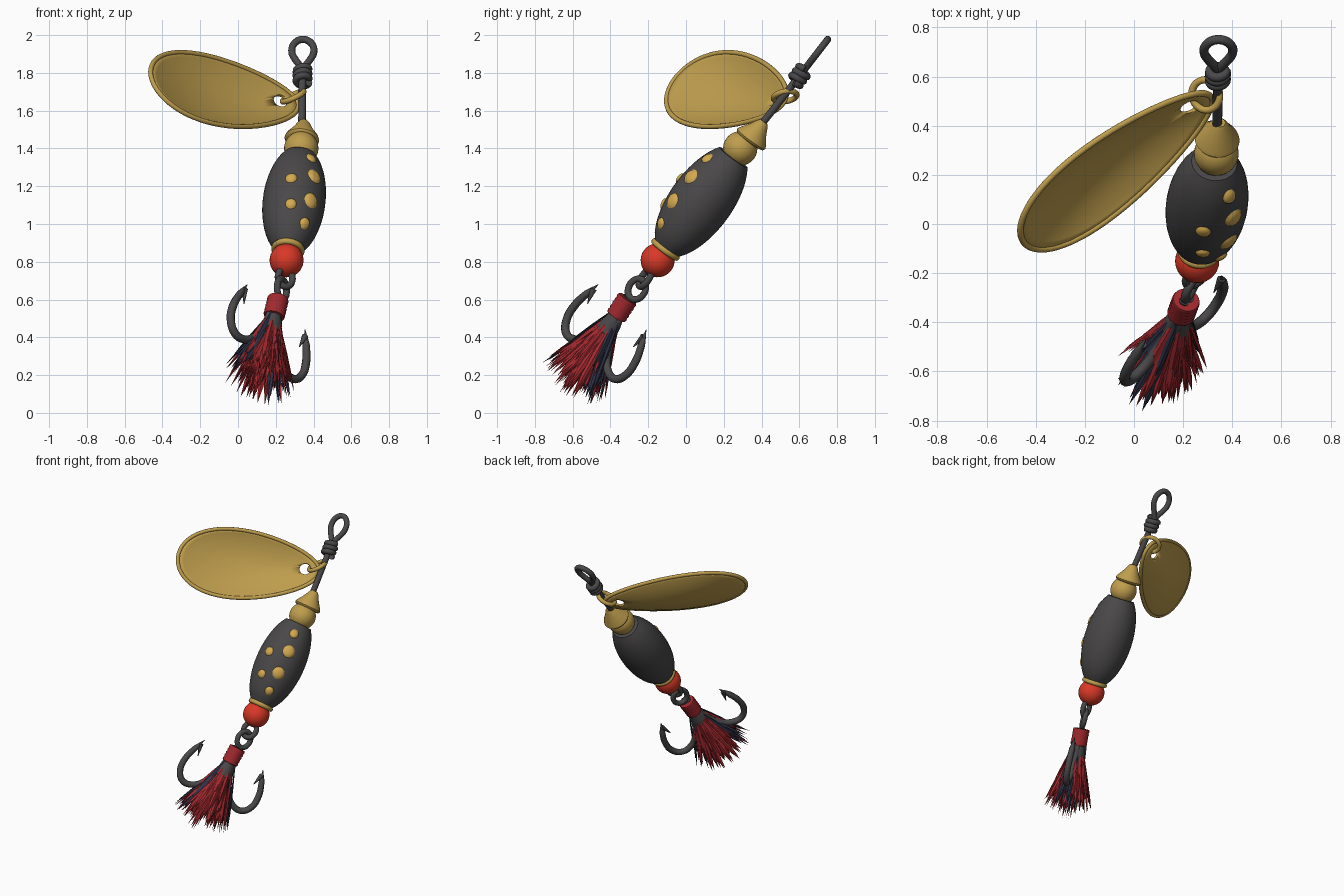
import bpy, bmesh, math, random
from mathutils import Vector as V

if "Cube" in bpy.data.objects:
    bpy.data.objects.remove(bpy.data.objects["Cube"])

random.seed(4)
TAU = 2 * math.pi


def mat(name, rgb):
    m = bpy.data.materials.new(name)
    m.diffuse_color = (*rgb, 1)
    m.use_nodes = True
    m.node_tree.nodes["Principled BSDF"].inputs["Base Color"].default_value = m.diffuse_color
    return m


GOLD = mat("gold", (0.52, 0.34, 0.075))
SPOT = mat("bright gold", (0.66, 0.40, 0.08))
DARK = mat("dark metal", (0.068, 0.064, 0.064))
RED = mat("bright red", (0.70, 0.04, 0.02))
CRIMSON = mat("crimson", (0.36, 0.022, 0.028))
NAVY = mat("navy", (0.026, 0.030, 0.058))


def frame(axis, hint=V((1, 0, 0))):
    """Unit axis plus two perpendicular unit vectors, the first close to hint."""
    w = V(axis).normalized()
    a = (V(hint) - w * V(hint).dot(w)).normalized()
    return w, a, w.cross(a)


def finish(name, bm, m, smooth=True, angle=50):
    bmesh.ops.recalc_face_normals(bm, faces=bm.faces)
    me = bpy.data.meshes.new(name)
    bm.to_mesh(me)
    bm.free()
    ob = bpy.data.objects.new(name, me)
    bpy.context.collection.objects.link(ob)
    me.materials.append(m)
    if smooth:
        bpy.ops.object.select_all(action='DESELECT')
        bpy.context.view_layer.objects.active = ob
        ob.select_set(True)
        bpy.ops.object.shade_smooth_by_angle(angle=math.radians(angle))
    return ob


def lathe(name, origin, axis, profile, m, n=32, angle=50):
    """Spin (distance along axis, radius) pairs around the axis."""
    w, a, b = frame(axis)
    bm = bmesh.new()
    rings = [[bm.verts.new(V(origin) + w * t + (a * math.cos(TAU * i / n) + b * math.sin(TAU * i / n)) * r)
              for i in range(n)] for t, r in profile]
    for p, q in zip(rings, rings[1:]):
        for i in range(n):
            j = (i + 1) % n
            bm.faces.new((p[i], p[j], q[j], q[i]))
    bm.faces.new(rings[0])
    bm.faces.new(rings[-1])
    return finish(name, bm, m, angle=angle)


def ball(name, origin, axis, r, m):
    prof = [(-r * math.cos(math.pi * k / 16), max(r * math.sin(math.pi * k / 16), 0.002)) for k in range(17)]
    return lathe(name, origin, axis, prof, m)


def tube(name, pts, r, m, closed=False, radii=None):
    """Round wire through the points."""
    cu = bpy.data.curves.new(name, 'CURVE')
    cu.dimensions = '3D'
    cu.bevel_depth, cu.bevel_resolution, cu.resolution_u = r, 3, 5
    cu.use_fill_caps = True
    sp = cu.splines.new('BEZIER')
    sp.bezier_points.add(len(pts) - 1)
    for i, (bp, p) in enumerate(zip(sp.bezier_points, pts)):
        bp.co = p
        bp.handle_left_type = bp.handle_right_type = 'AUTO'
        bp.radius = radii[i] if radii else 1
    sp.use_cyclic_u = closed
    tmp = bpy.data.objects.new(name + "_path", cu)
    bpy.context.collection.objects.link(tmp)
    bpy.context.view_layer.update()
    bm = bmesh.new()
    bm.from_mesh(tmp.evaluated_get(bpy.context.evaluated_depsgraph_get()).to_mesh())
    bpy.data.objects.remove(tmp)
    return finish(name, bm, m)


def ring(name, c, axis, R, r, m, stretch=1, hint=V((1, 0, 0))):
    w, a, b = frame(axis, hint)
    return tube(name, [V(c) + (a * math.cos(TAU * i / 12) * stretch + b * math.sin(TAU * i / 12)) * R
                       for i in range(12)], r, m, True)


# Body: dark barrel along a leaning axis
C = V((0.297, 0.08, 1.12))
U, UA, UB = frame((0.102, 0.59, 0.80))


def body_r(t):
    return 0.166 * math.sqrt(max(1 - (t / 0.35) ** 2, 0.01))


lathe("body", C, U, [(-0.31 + 0.6 * k / 20, body_r(-0.31 + 0.6 * k / 20)) for k in range(21)], DARK, 40)

# Raised spots on the body front
for n, (x, y, z, rad) in enumerate([(0.39, 0.11, 1.35, 0.033), (0.41, 0.02, 1.255, 0.046),
                                    (0.28, -0.04, 1.25, 0.034), (0.39, -0.075, 1.125, 0.046),
                                    (0.28, -0.11, 1.10, 0.032), (0.35, -0.13, 1.0, 0.032)]):
    d = V((x, y, z)) - C
    t0, phi = d.dot(U), math.atan2(d.dot(UB), d.dot(UA))
    bm = bmesh.new()

    def on_body(f, al):
        t = t0 + rad * f * math.cos(al)
        p = phi + rad * f * math.sin(al) / body_r(t0)
        return bm.verts.new(C + U * t + (UA * math.cos(p) + UB * math.sin(p)) * (body_r(t) + 0.012 - 0.015 * f ** 4))

    rows = [[on_body(f, TAU * i / 16) for i in range(16)] for f in (0.4, 0.75, 1)]
    bm.faces.new(rows[0])
    for p, q in zip(rows, rows[1:]):
        for i in range(16):
            bm.faces.new((p[i], p[(i + 1) % 16], q[(i + 1) % 16], q[i]))
    finish("spot_%d" % (n + 1), bm, SPOT)

# Beads, collar and cone above and below the body
ring("collar", C - U * 0.318, U, 0.072, 0.017, GOLD)
ball("red_bead", C - U * 0.39, U, 0.09, RED)
ball("gold_bead", (0.335, 0.287, 1.40), U, 0.091, GOLD)
lathe("cone_bead", (0.338, 0.345, 1.45), U, [(-0.02, 0.05), (-0.012, 0.085), (0.0, 0.092), (0.015, 0.086),
                                            (0.06, 0.055), (0.10, 0.034), (0.115, 0.022)], GOLD)

# Wire shaft, coil and top loop
W = V((0.01, 0.61, 0.79)).normalized()
B = V((0.342, 0.625, 1.815))
tube("shaft", [V((0.338, 0.37, 1.49)), V((0.34, 0.50, 1.655)), B], 0.02, DARK)
w, a, b = frame(W)
tube("coil", [B + W * (-0.085 + 0.09 * i / 36) + (a * math.cos(TAU * i / 12) + b * math.sin(TAU * i / 12)) * 0.034
              for i in range(37)], 0.019, DARK)
half = [(0.018, 0.035), (0.042, 0.075), (0.058, 0.12), (0.045, 0.178)]
loop = [(0, 0)] + [(-x, t) for x, t in half] + [(0, 0.205)] + half[::-1] + [(0.004, 0)]
tube("top_loop", [B + V((x, 0, 0)) + W * t for x, t in loop], 0.019, DARK)

# Spinner blade: cupped egg shape with a rim and a hole
L, BW, BN = frame((0.79, 0.60, -0.12), (-0.37, 0.47, 0.80))
BC = V((-0.07, 0.225, 1.70))


def blade_pt(f, th):
    return (BC + L * (0.485 * f * math.cos(th)) + BW * (0.232 * f * math.sin(th) * (1 - 0.24 * math.cos(th)))
            + BN * CUP * (1 - f * f))


CUP = -0.075 if BN.z > 0 else 0.075
bm = bmesh.new()
mid = bm.verts.new(blade_pt(0, 0))
rows = [[bm.verts.new(blade_pt(f, TAU * i / 48)) for i in range(48)] for f in (0.2, 0.4, 0.6, 0.8, 0.92, 1)]
for i in range(48):
    j = (i + 1) % 48
    bm.faces.new((mid, rows[0][i], rows[0][j]))
    for p, q in zip(rows, rows[1:]):
        bm.faces.new((p[i], q[i], q[j], p[j]))
blade = finish("blade", bm, GOLD)
so = blade.modifiers.new("thickness", 'SOLIDIFY')
so.thickness, so.offset = 0.014, 0
HOLE = BC + L * 0.39 + BW * 0.012
cut = lathe("hole_cutter", HOLE, BN, [(-0.2, 0.038), (0.2, 0.038)], GOLD, 20)
cut.hide_render = True
cut.hide_set(True)
bo = blade.modifiers.new("hole", 'BOOLEAN')
bo.operation, bo.object, bo.solver = 'DIFFERENCE', cut, 'EXACT'
bpy.context.view_layer.update()
blade.data = bpy.data.meshes.new_from_object(blade.evaluated_get(bpy.context.evaluated_depsgraph_get()))
blade.modifiers.clear()
bpy.data.objects.remove(cut)
tube("blade_rim", [blade_pt(1, TAU * i / 32) for i in range(32)], 0.013, GOLD, True)
ring("blade_link", (0.292, 0.525, 1.675), (-0.42, -0.15, 0.88), 0.062, 0.015, GOLD)

# Links between the bead and the hook
S, R1, R2 = frame((-0.20, -0.53, -0.82), (-0.64, -0.52, 0.53))
P0 = V((0.202, -0.338, 0.56))
ring("lower_link", (0.25, -0.215, 0.715), (0.45, -0.75, 0.45), 0.042, 0.018, DARK, 1.3, S)
ring("hook_eye", (0.232, -0.26, 0.655), (0.85, -0.45, 0.15), 0.05, 0.018, DARK, 1.15, S)

# Thread binding with ridges
lathe("binding", P0, S, [(-0.056, 0.03)] + [(-0.055 + 0.0115 * k, 0.054 + 0.004 * (k % 2)) for k in range(11)]
      + [(0.064, 0.03)], CRIMSON, 20)
lathe("hackle_base", P0, S, [(0.055, 0.04), (0.10, 0.052), (0.16, 0.06), (0.20, 0.02)], DARK, 14)

# Double hook with barbs
HOOK = [(-0.06, 0.012), (0.06, 0.028), (0.16, 0.05), (0.25, 0.095), (0.31, 0.165), (0.315, 0.235),
        (0.26, 0.285), (0.17, 0.292), (0.08, 0.265), (0.0, 0.232)]
for side, tag in ((1, "front"), (-1, "back")):
    at = lambda s, r: P0 + S * s + R1 * (side * r)
    tube("hook_" + tag, [at(s, r) for s, r in HOOK], 0.022, DARK, False, [1] * 8 + [0.9, 0.08])
    base, tip = at(0.035, 0.243), at(0.115, 0.222)
    lathe("barb_" + tag, base, tip - base, [(0, 0.018), (0.085, 0.002)], DARK, 8)


# Feather skirt: tapered blades fanned round the shank
def strand(bm, root, tip, width, side):
    d = (tip - root).normalized()
    s = (side - d * side.dot(d)).normalized()
    n = d.cross(s)
    m1, m2 = root.lerp(tip, 0.4), root.lerp(tip, 0.78)
    rows = []
    for c, k in ((root, 0.4), (m1, 1), (m2, 0.85)):
        rows.append([bm.verts.new(c + s * width * k), bm.verts.new(c + n * width * 0.45 * k),
                     bm.verts.new(c - s * width * k), bm.verts.new(c - n * width * 0.45 * k)])
    end = bm.verts.new(tip)
    for p, q in zip(rows, rows[1:]):
        for i in range(4):
            bm.faces.new((p[i], p[(i + 1) % 4], q[(i + 1) % 4], q[i]))
    for i in range(4):
        bm.faces.new((rows[2][i], rows[2][(i + 1) % 4], end))
    bm.faces.new(rows[0])


skirt = {"red_feathers": (bmesh.new(), CRIMSON), "navy_feathers": (bmesh.new(), NAVY)}
for k in range(260):
    al = random.uniform(0, TAU)
    f = math.sqrt(random.random())
    out = R1 * math.cos(al) * 1.1 + R2 * math.sin(al) * 0.85
    length = random.uniform(0.33, 0.6 - 0.1 * f)
    root = P0 + S * random.uniform(0.06, 0.16) + out * 0.04 * f
    tip = P0 + S * length + out * (0.42 * f * length)
    tip.z = max(tip.z, 0.002 + 0.02 * random.random())
    navy = abs(math.cos(al)) > 0.8 and f > 0.5 and random.random() < 0.6
    side = -R1 * math.sin(al) + R2 * math.cos(al)
    strand(skirt["navy_feathers" if navy else "red_feathers"][0], root, tip, random.uniform(0.011, 0.018), side)
for name, (bm, m) in skirt.items():
    finish(name, bm, m, smooth=False)
